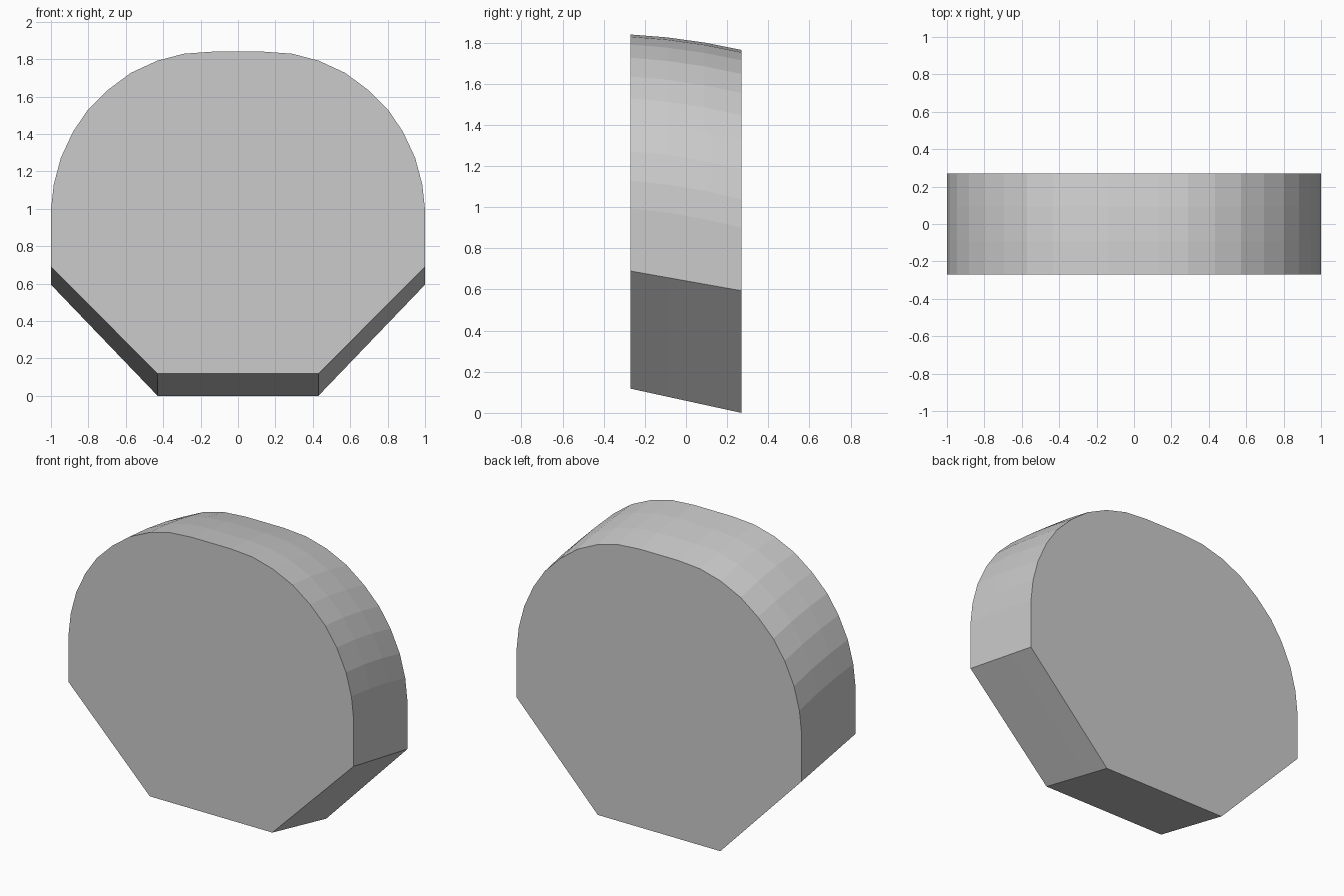
import bpy
import bmesh

if "Cube" in bpy.data.objects:
    bpy.data.objects.remove(bpy.data.objects["Cube"])

DEPTH = 0.27      # half thickness
SLICES = 3        # segments from front to back
BULGE = 0.012     # gentle crown along the rounded rim

# Right half of the front outline: (x, z, drop in height towards the back)
half = [
    (0.43, 0.118, 0.118), (1.0, 0.69, 0.096),
    (1.0, 0.995, 0.095), (0.985, 1.13, 0.091), (0.947, 1.273, 0.088),
    (0.882, 1.412, 0.085), (0.802, 1.53, 0.083), (0.695, 1.636, 0.081),
    (0.572, 1.727, 0.079), (0.433, 1.791, 0.077), (0.289, 1.829, 0.076),
    (0.135, 1.84, 0.075),
]
outline = half + [(-x, z, d) for x, z, d in reversed(half)]

# Sloping rounded block, lofted from front to back
bm = bmesh.new()
rings = []
for i in range(SLICES + 1):
    t = i / SLICES
    ring = []
    for x, z, drop in outline:
        crown = BULGE * 4 * t * (1 - t) if z > 0.9 else 0.0
        ring.append(bm.verts.new((x, DEPTH * (2 * t - 1), z - drop * t + crown)))
    rings.append(ring)

n = len(outline)
for a, b in zip(rings, rings[1:]):
    for j in range(n):
        k = (j + 1) % n
        bm.faces.new((a[j], a[k], b[k], b[j]))

# Flat front and back
bm.faces.new(rings[0])
bm.faces.new(rings[-1])
bmesh.ops.recalc_face_normals(bm, faces=bm.faces)

mesh = bpy.data.meshes.new("rounded_block")
bm.to_mesh(mesh)
bm.free()
block = bpy.data.objects.new("rounded_block", mesh)
bpy.context.collection.objects.link(block)
